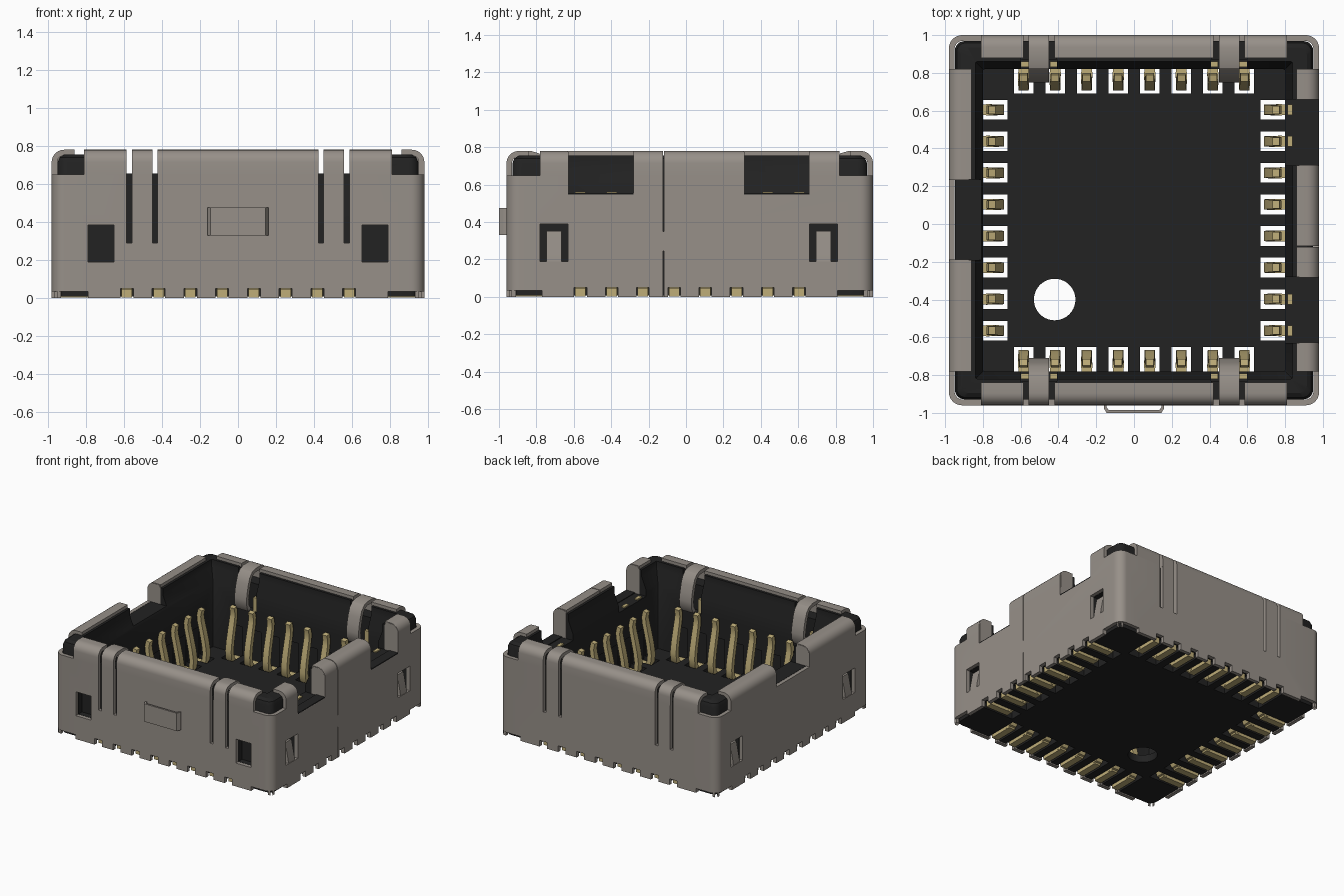
import bpy, bmesh, math
from mathutils import Vector, Matrix

old = bpy.data.objects.get("Cube")
if old:
    bpy.data.objects.remove(old, do_unlink=True)

CY = 0.02                       # body centre; the front strap sticks out to y = -1
D = 0.98                        # half width of the shield
T = 0.03                        # sheet thickness
PITCH = 0.167
SLOTS = [(i - 3.5) * PITCH for i in range(8)]
FRONT, RIGHT, BACK, LEFT = range(4)


def material(name, rgb, metallic=0.0):
    m = bpy.data.materials.new(name)
    m.use_nodes = True
    m.diffuse_color = (*rgb, 1)
    m.node_tree.nodes["Principled BSDF"].inputs["Base Color"].default_value = (*rgb, 1)
    return m


GREY = material("shield grey", (0.31, 0.28, 0.25))
BLACK = material("housing black", (0.016, 0.016, 0.016))
GOLD = material("contact gold", (0.52, 0.42, 0.19))


def place(side, d, u, z):
    """Point at distance d out from the centre and u along the given side."""
    p = Matrix.Rotation(side * math.pi / 2, 3, 'Z') @ Vector((u, -d, z))
    return p + Vector((0, CY, 0))


def skin(bm, rings):
    """Closed solid through a list of equal point rings."""
    vs = [[bm.verts.new(p) for p in r] for r in rings]
    n = len(vs[0])
    for a, b in zip(vs, vs[1:]):
        for i in range(n):
            j = (i + 1) % n
            bm.faces.new((a[i], a[j], b[j], b[i]))
    bm.faces.new(vs[0][::-1])
    bm.faces.new(vs[-1])


def box(bm, side, d0, d1, u0, u1, z0, z1):
    skin(bm, [[place(side, d, u, z) for d, u in ((d0, u0), (d1, u0), (d1, u1), (d0, u1))]
              for z in (z0, z1)])


def loft(bm, levels, seg=6):
    """Rounded squares given as (half size, corner radius, z)."""
    rings = []
    for h, r, z in levels:
        ring = []
        for q in range(4):
            for s in range(seg + 1):
                a = (q + s / seg) * math.pi / 2
                cx = (h - r) * (1 if q in (0, 3) else -1)
                cy = (h - r) * (1 if q < 2 else -1)
                ring.append((cx + r * math.cos(a), cy + r * math.sin(a) + CY, z))
        rings.append(ring)
    skin(bm, rings)


def ribbon(bm, side, path, t, u, w0, w1=None):
    """Bent strip along a (d, z) path, centred on u, tapering from w0 to w1."""
    w1 = w0 if w1 is None else w1
    pts = [Vector(p) for p in path]
    rings = []
    for i, p in enumerate(pts):
        tan = (pts[min(i + 1, len(pts) - 1)] - pts[max(i - 1, 0)]).normalized()
        n = Vector((-tan.y, tan.x)) * t / 2
        w = (w0 + (w1 - w0) * i / (len(pts) - 1)) / 2
        a, b = p + n, p - n
        rings.append([place(side, a.x, u - w, a.y), place(side, a.x, u + w, a.y),
                      place(side, b.x, u + w, b.y), place(side, b.x, u - w, b.y)])
    skin(bm, rings)


def finish(bm, name, mat, smooth=True):
    bmesh.ops.recalc_face_normals(bm, faces=bm.faces[:])
    me = bpy.data.meshes.new(name)
    bm.to_mesh(me)
    bm.free()
    me.materials.append(mat)
    ob = bpy.data.objects.new(name, me)
    bpy.context.scene.collection.objects.link(ob)
    if smooth:
        shade(ob)
    return ob


def activate(ob):
    bpy.ops.object.select_all(action='DESELECT')
    ob.select_set(True)
    bpy.context.view_layer.objects.active = ob


def shade(ob):
    activate(ob)
    bpy.ops.object.shade_smooth_by_angle()


def cut(ob, bm):
    """Subtract the cutter mesh from ob."""
    cutter = finish(bm, "cutter", ob.data.materials[0], False)
    cutter.hide_render = True
    mod = ob.modifiers.new("cut", 'BOOLEAN')
    mod.object, mod.operation, mod.solver, mod.use_self = cutter, 'DIFFERENCE', 'EXACT', True
    activate(ob)
    bpy.ops.object.modifier_apply(modifier=mod.name)
    bpy.data.objects.remove(cutter, do_unlink=True)


# Notches in the side walls: (side, u0, u1, floor height)
NOTCHES = [(RIGHT, -0.65, -0.30, 0.55), (RIGHT, 0.29, 0.64, 0.55), (LEFT, -0.215, 0.21, 0.62)]

# Housing: open tray with comb slots, pin-one hole and wall notches
bm = bmesh.new()
loft(bm, [(0.948, 0.05, 0.008), (0.948, 0.05, 0.715), (0.938, 0.045, 0.74), (0.915, 0.04, 0.755)])
housing = finish(bm, "housing", BLACK, False)
bm = bmesh.new()
loft(bm, [(0.80, 0.01, 0.07), (0.80, 0.01, 0.60), (0.84, 0.01, 0.70), (0.84, 0.01, 0.9)], 2)
cut(housing, bm)
bm = bmesh.new()
bmesh.ops.create_cone(bm, cap_ends=True, segments=40, radius1=0.11, radius2=0.11, depth=0.3,
                      matrix=Matrix.Translation((-0.42, -0.40, 0)))
for k in range(4):
    for u in SLOTS:
        box(bm, k, 0.67, 0.81, u - 0.052, u + 0.052, -0.1, 0.30)
        box(bm, k, 0.80, 1.1, u - 0.052, u + 0.052, -0.1, 0.05)
for k in (FRONT, BACK):
    for s in (-0.504, 0.504):
        box(bm, k, 0.70, 1.1, s - 0.095, s + 0.095, 0.655, 1)
        box(bm, k, 0.70, 0.85, s - 0.0951, s + 0.0951, 0.45, 0.9)
for k in (RIGHT, LEFT):
    for u in (-0.725, 0.715):
        box(bm, k, 0.89, 1.1, u - 0.075, u + 0.075, 0.19, 0.39)
for u in (-0.72, 0.72):
    box(bm, FRONT, 0.90, 1.1, u - 0.068, u + 0.068, 0.19, 0.385)
for k, a, b, z in NOTCHES:
    box(bm, k, 0.70, 1.1, a, b, z, 1)
cut(housing, bm)
shade(housing)

# Housing ledges lying over the cut shield edge on the right
bm = bmesh.new()
for k, a, b, z in NOTCHES[:2]:
    box(bm, k, 0.90, D, a, b, z - 0.002, z + 0.006)
finish(bm, "housing_ledges", BLACK, False)

# Shield: folded sheet ring with windows, slots and a dovetail seam
bm = bmesh.new()
loft(bm, [(D, 0.07, 0.0), (D, 0.07, 0.65)], 8)
shield = finish(bm, "shield_wall", GREY, False)
bm = bmesh.new()
loft(bm, [(D - T, 0.045, -0.1), (D - T, 0.045, 1)], 8)
cut(shield, bm)
bm = bmesh.new()
for k in range(4):
    for u in SLOTS:
        box(bm, k, 0.9, 1.1, u - 0.034, u + 0.034, -0.1, 0.05)
    for a, b in ((-0.965, -0.79), (0.79, 0.965)):
        box(bm, k, 0.93, 1.1, a, b, -0.1, 0.035)
for k in (FRONT, BACK):
    for s in (-1, 1):
        for c in (0.4355, 0.5715):
            box(bm, k, 0.9, 1.1, s * c - 0.0135, s * c + 0.0135, 0.29, 1)
for k in (RIGHT, LEFT):
    for u in (-0.725, 0.715):
        box(bm, k, 0.9, 1.1, u - 0.075, u + 0.075, 0.19, 0.39)
for u in (-0.72, 0.72):
    box(bm, FRONT, 0.9, 1.1, u - 0.068, u + 0.068, 0.19, 0.385)
for k, a, b, z in NOTCHES:
    box(bm, k, 0.9, 1.1, a, b, z, 1)
SEAM = [(-0.14, -0.1), (-0.14, 0.25), (-0.26, 0.21), (-0.26, 0.385), (-0.14, 0.345), (-0.14, 1)]
w = 0.003
seam_outline = [(u - w, z + s) for (u, z), s in zip(SEAM, (0, w, w, -w, -w, 0))]
seam_outline[2] = (SEAM[2][0] + w, SEAM[2][1] + w)
seam_outline[3] = (SEAM[3][0] + w, SEAM[3][1] - w)
seam_outline += [(u + w if i in (0, 1, 4, 5) else u - w, z + s) for i, ((u, z), s) in
                 enumerate(zip(SEAM, (0, -w, -w, w, w, 0)))][::-1]
skin(bm, [[place(RIGHT, d, u, z) for u, z in seam_outline] for d in (0.9, 1.1)])
cut(shield, bm)
shade(shield)

# Curled lips on top of the walls
R = 0.05
M = D - T / 2
TOP = 0.78 - T / 2
CURL = [(M, 0.65)] + [(M - R + R * math.cos(a), TOP - R + R * math.sin(a))
                      for a in (i * math.pi / 12 for i in range(7))]
long_side = [(-0.81, -0.585), (-0.422, 0.422), (0.585, 0.81)]
LIPS = {FRONT: long_side, BACK: long_side,
        RIGHT: [(-0.80, -0.65), (-0.30, -0.143), (-0.137, 0.29), (0.64, 0.80)],
        LEFT: [(-0.80, -0.215), (0.21, 0.80)]}
bm = bmesh.new()
for k, spans in LIPS.items():
    for a, b in spans:
        ribbon(bm, k, CURL + [(0.86, TOP)], T, (a + b) / 2, b - a)
finish(bm, "shield_lips", GREY)

# Rounded end plates closing the lips beside the notches
bm = bmesh.new()
for k, a, b, z in NOTCHES:
    outline = [(0.86, z), (D - 0.004, z)] + [(d + 0.01, h + 0.01) for d, h in CURL[1:]] + [(0.875, TOP + 0.01), (0.86, TOP - 0.01)]
    for u0, u1 in ((a - 0.012, a + 0.002), (b - 0.002, b + 0.012)):
        skin(bm, [[place(k, d, u, h) for d, h in outline] for u in (u0, u1)])
finish(bm, "lip_end_plates", GREY)

# Spring fingers curling over the front and back walls
bm = bmesh.new()
for k in (FRONT, BACK):
    for u in (-0.504, 0.504):
        ribbon(bm, k, CURL + [(0.85, TOP), (0.815, 0.755), (0.787, 0.725), (0.77, 0.68), (0.755, 0.62),
                              (0.745, 0.56), (0.75, 0.51), (0.775, 0.47)], T, u, 0.109)
finish(bm, "spring_fingers", GREY)

# Latch tabs bent inward in the side windows
bm = bmesh.new()
for k in (RIGHT, LEFT):
    for u in (-0.725, 0.715):
        ribbon(bm, k, [(M, 0.18), (M - 0.005, 0.22), (M - 0.03, 0.35)], 0.025, u, 0.08)
finish(bm, "latch_tabs", GREY)

# Raised strap on the front
bm = bmesh.new()
strap = [(-0.16, 0.97), (-0.16, 0.995), (-0.145, 1.02), (0.145, 1.02), (0.16, 0.995), (0.16, 0.97)]
inner = [(0.145, 0.97), (0.145, 0.99), (0.135, 1.005), (-0.135, 1.005), (-0.145, 0.99), (-0.145, 0.97)]
skin(bm, [[place(FRONT, d, u, z) for u, d in strap + inner] for z in (0.33, 0.475)])
finish(bm, "front_strap", GREY, False)

# Contacts: foot, anchoring post and tapering spring blade in every slot
bm = bmesh.new()
for k in range(4):
    for u in SLOTS:
        box(bm, k, 0.74, 0.94, u - 0.028, u + 0.028, 0.002, 0.048)
        box(bm, k, 0.812, 0.84, u - 0.028, u + 0.028, 0.04, 0.56)
        ribbon(bm, k, [(0.78, 0.026), (0.735, 0.035), (0.712, 0.07), (0.706, 0.13), (0.718, 0.21),
                       (0.738, 0.30), (0.757, 0.38), (0.762, 0.42), (0.752, 0.47)], 0.036, u, 0.06, 0.042)
finish(bm, "contacts", GOLD)
